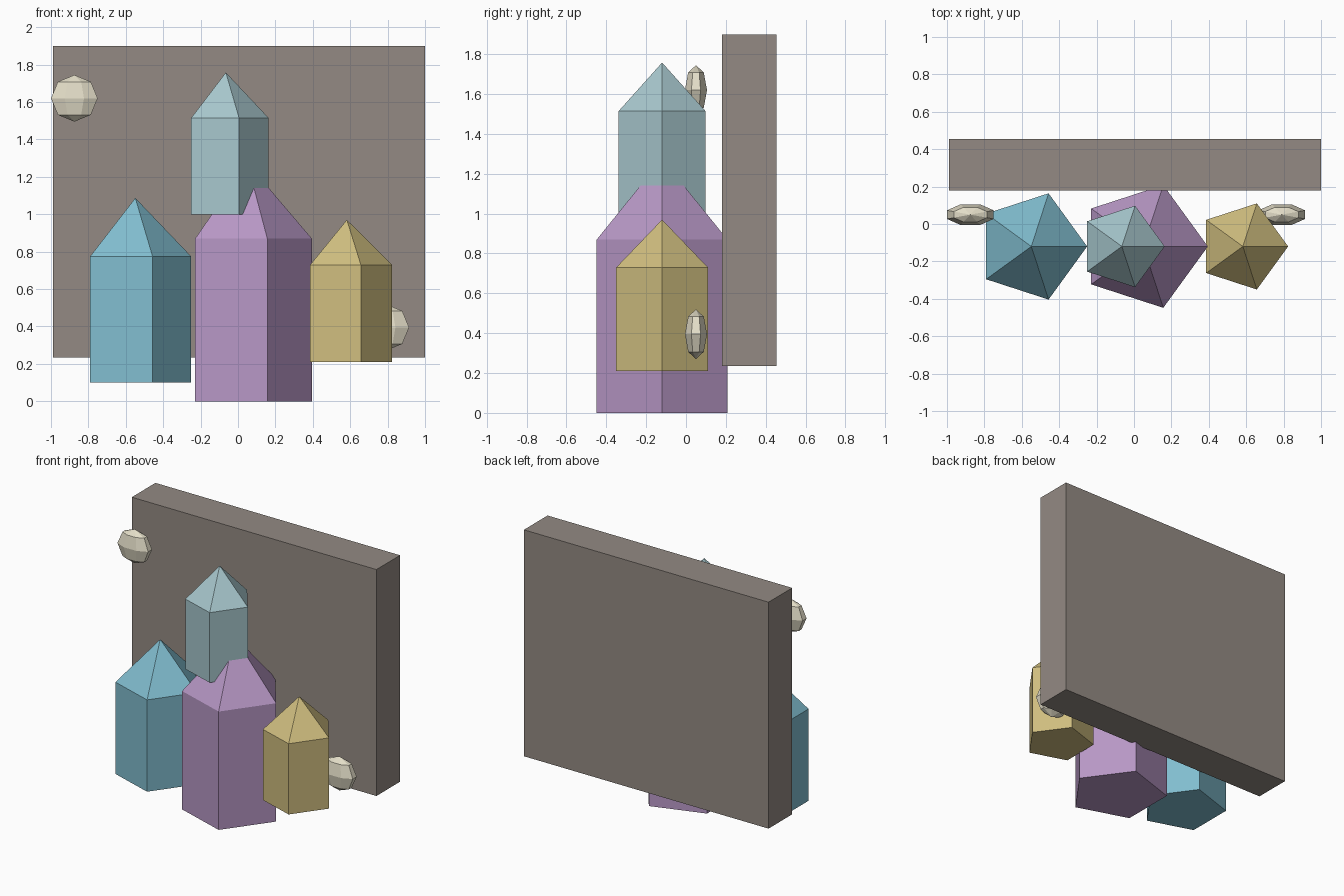
import bpy, bmesh
from math import cos, sin, pi, radians
from mathutils import Matrix

if "Cube" in bpy.data.objects:
    bpy.data.objects.remove(bpy.data.objects["Cube"])


def finish(name, bm, srgb):
    bmesh.ops.recalc_face_normals(bm, faces=bm.faces)
    mesh = bpy.data.meshes.new(name)
    bm.to_mesh(mesh)
    bm.free()
    obj = bpy.data.objects.new(name, mesh)
    bpy.context.collection.objects.link(obj)
    mat = bpy.data.materials.new(name + "_colour")
    mat.diffuse_color = [(c / 255) ** 2.2 for c in srgb] + [1]
    mat.use_nodes = True
    mat.node_tree.nodes["Principled BSDF"].inputs["Base Color"].default_value = mat.diffuse_color
    mesh.materials.append(mat)
    return obj


def crystal(name, x, radius, z0, z1, z2, srgb, y=-0.12, sides=5):
    """Five-sided prism with a pyramid tip, one corner facing +x."""
    bm = bmesh.new()
    ring = [(x + radius * cos(2 * pi * i / sides), y + radius * sin(2 * pi * i / sides))
            for i in range(sides)]
    low = [bm.verts.new((px, py, z0)) for px, py in ring]
    high = [bm.verts.new((px, py, z1)) for px, py in ring]
    tip = bm.verts.new((x, y, z2))
    bm.faces.new(low)
    for i in range(sides):
        j = (i + 1) % sides
        bm.faces.new((low[i], low[j], high[j], high[i]))
        bm.faces.new((high[i], high[j], tip))
    finish(name, bm, srgb)


def pebble(name, location):
    """Flattened low-poly ball."""
    bm = bmesh.new()
    bmesh.ops.create_uvsphere(bm, u_segments=8, v_segments=4, radius=1,
                              matrix=Matrix.Rotation(radians(22.5), 4, 'Z'))
    bmesh.ops.scale(bm, vec=(0.135, 0.06, 0.125), verts=bm.verts)
    bmesh.ops.translate(bm, vec=location, verts=bm.verts)
    finish(name, bm, (226, 220, 198))


# Stone slab behind the crystals
bm = bmesh.new()
bmesh.ops.create_cube(bm, size=1)
bmesh.ops.scale(bm, vec=(1.99, 0.275, 1.665), verts=bm.verts)
bmesh.ops.translate(bm, vec=(0.005, 0.3175, 1.0675), verts=bm.verts)
finish("back_slab", bm, (146, 137, 130))

# Crystal cluster
crystal("centre_crystal", 0.05, 0.345, 0.0, 0.87, 1.275, (182, 150, 196))
crystal("left_crystal", -0.549, 0.2985, 0.10, 0.775, 1.087, (128, 188, 206))
crystal("upper_crystal", -0.065, 0.229, 1.0, 1.515, 1.758, (166, 198, 204))
crystal("right_crystal", 0.582, 0.242, 0.21, 0.73, 0.97, (206, 188, 126))

# Small pebbles
pebble("upper_pebble", (-0.875, 0.05, 1.62))
pebble("lower_pebble", (0.79, 0.05, 0.395))
